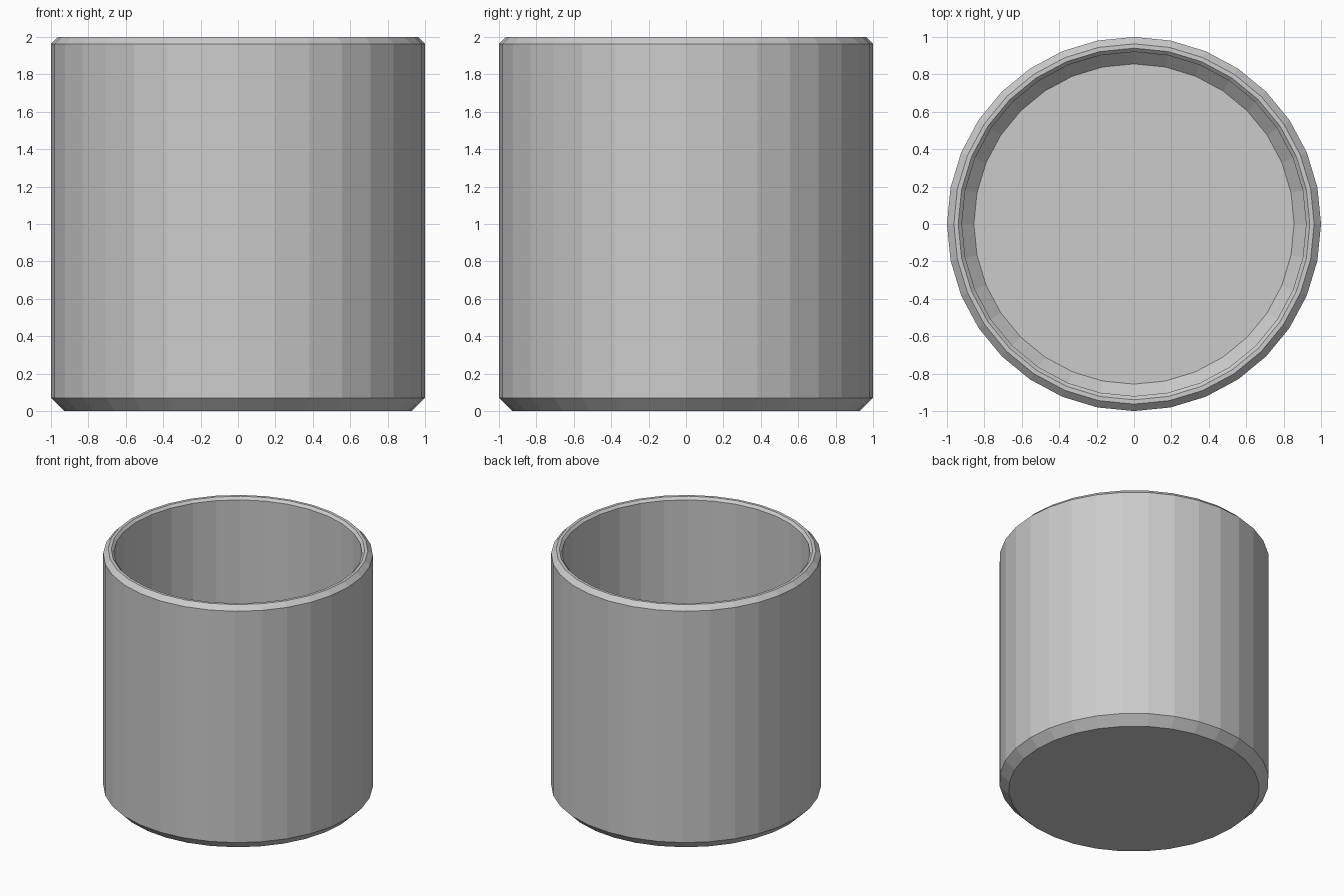
import bpy, bmesh
from math import cos, sin, pi

if "Cube" in bpy.data.objects:
    bpy.data.objects.remove(bpy.data.objects["Cube"])

SIDES = 32

# Cup cross-section (radius, height): outside bottom, over the rim, down to the inner floor
PROFILE = [
    (0.93, 0.0), (1.0, 0.07),       # outer base chamfer
    (1.0, 1.963), (0.963, 2.0),     # outer rim chamfer
    (0.94, 2.0), (0.92, 1.98),      # rim flat and inner chamfer
    (0.92, 0.144), (0.856, 0.08),   # inner wall and floor chamfer
]

bm = bmesh.new()
rings = [[bm.verts.new((r * cos(2 * pi * i / SIDES), r * sin(2 * pi * i / SIDES), z))
          for i in range(SIDES)] for r, z in PROFILE]

# Walls between neighbouring rings
for a, b in zip(rings, rings[1:]):
    for i in range(SIDES):
        j = (i + 1) % SIDES
        bm.faces.new((a[i], a[j], b[j], b[i]))

# Underside and inner floor
bm.faces.new(rings[0][::-1])
bm.faces.new(rings[-1])
bmesh.ops.recalc_face_normals(bm, faces=bm.faces)

mesh = bpy.data.meshes.new("cup")
bm.to_mesh(mesh)
bm.free()
bpy.context.collection.objects.link(bpy.data.objects.new("cup", mesh))
